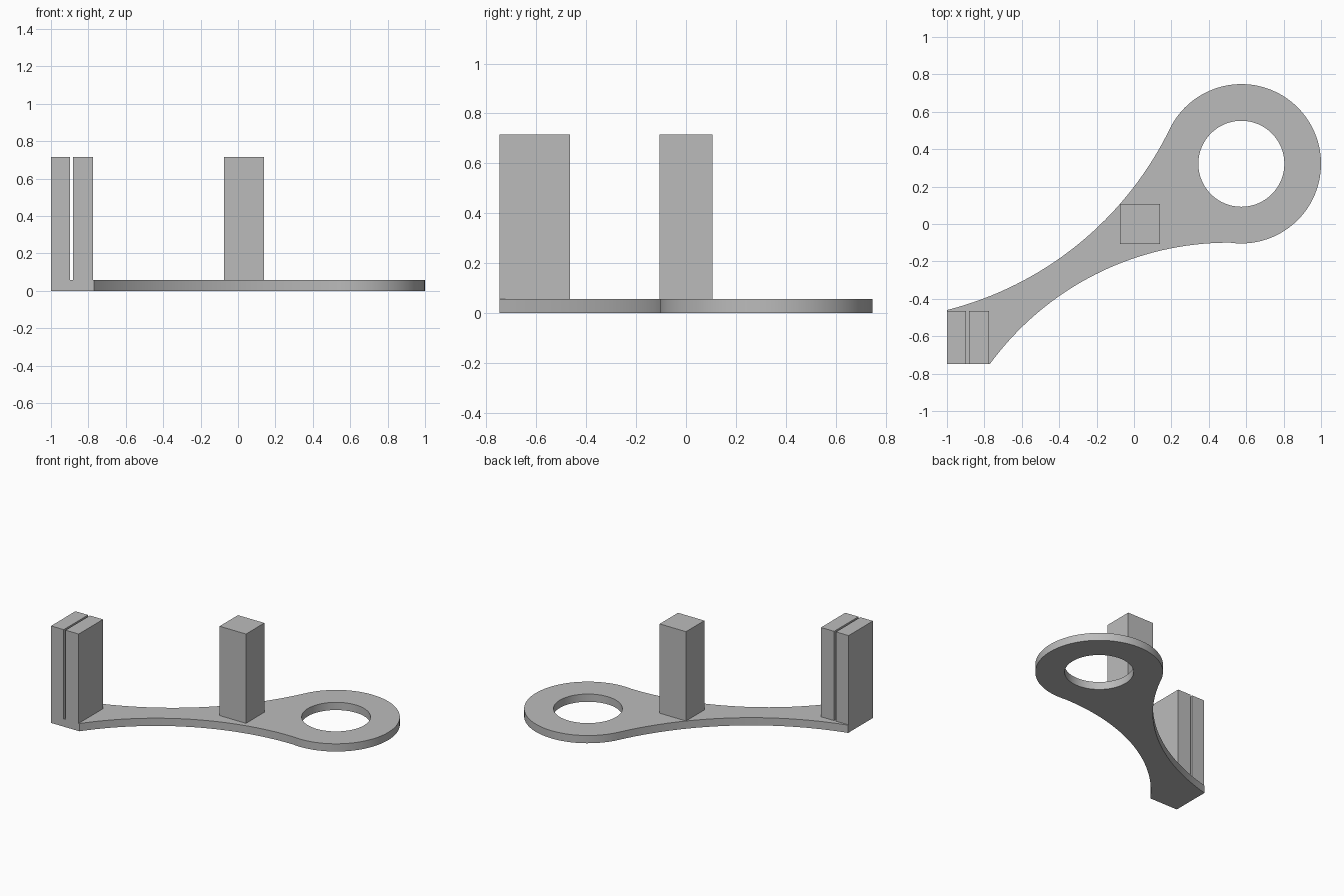
import bpy, bmesh
from math import cos, sin, radians, hypot, atan2, pi

cube = bpy.data.objects.get("Cube")
if cube:
    bpy.data.objects.remove(cube)

THICK, TOP = 0.057, 0.715
RING, RING_R, HOLE_R = (0.574, 0.322), 0.426, 0.23
LEFT, FRONT = -1.0, -0.748

grey = bpy.data.materials.new("plain_grey")
grey.use_nodes = True
grey.diffuse_color = (0.5, 0.5, 0.5, 1)
grey.node_tree.nodes["Principled BSDF"].inputs["Base Color"].default_value = (0.5, 0.5, 0.5, 1)


def make_object(name, bm):
    bmesh.ops.recalc_face_normals(bm, faces=bm.faces)
    mesh = bpy.data.meshes.new(name)
    bm.to_mesh(mesh)
    bm.free()
    mesh.materials.append(grey)
    obj = bpy.data.objects.new(name, mesh)
    bpy.context.collection.objects.link(obj)
    return obj


def block(name, x, y, z):
    bm = bmesh.new()
    bmesh.ops.create_cube(bm, size=1)
    for v in bm.verts:
        for i, (low, high) in enumerate((x, y, z)):
            v.co[i] = high if v.co[i] > 0 else low
    return make_object(name, bm)


def arc(centre, radius, start, end, steps):
    angles = [start + (end - start) * i / steps for i in range(steps + 1)]
    return [(centre[0] + radius * cos(a), centre[1] + radius * sin(a)) for a in angles]


def arc_between(p, q, radius, steps):
    """Counter-clockwise minor arc centre, sampled from p to q."""
    dx, dy = q[0] - p[0], q[1] - p[1]
    d = hypot(dx, dy)
    h = (radius ** 2 - d * d / 4) ** 0.5
    c = ((p[0] + q[0]) / 2 - dy / d * h, (p[1] + q[1]) / 2 + dx / d * h)
    a, b = (atan2(s[1] - c[1], s[0] - c[0]) for s in (p, q))
    return arc(c, radius, a, b, steps)


# Plate outline: rounded end, then two concave sides meeting the square foot
head = arc(RING, RING_R, radians(-98), radians(155), 64)
upper = arc_between((LEFT, -0.46), head[-1], 1.82, 32)[::-1]
lower = arc_between(head[0], (-0.77, FRONT), 1.58, 32)[::-1]
outline = head + upper[1:] + [(LEFT, FRONT)] + lower[:-1]
hole = arc(RING, HOLE_R, 0, 2 * pi, 64)[:-1]

bm = bmesh.new()
edges = []
for loop in (outline, hole):
    verts = [bm.verts.new((x, y, 0)) for x, y in loop]
    edges += [bm.edges.new((verts[i - 1], verts[i])) for i in range(len(verts))]
bmesh.ops.triangle_fill(bm, use_beauty=True, use_dissolve=False, edges=edges)
grown = bmesh.ops.extrude_face_region(bm, geom=bm.faces[:], use_keep_orig=True)
for v in grown["geom"]:
    if isinstance(v, bmesh.types.BMVert):
        v.co.z = THICK
plate = make_object("base_plate", bm)

bpy.ops.object.select_all(action="DESELECT")
plate.select_set(True)
bpy.context.view_layer.objects.active = plate
bpy.ops.object.shade_smooth_by_angle(angle=radians(30))

# Square post in the middle, and the slotted post as two slabs
block("middle_post", (-0.075, 0.14), (-0.107, 0.107), (THICK, TOP))
for name, x in (("slotted_post_outer", (LEFT, -0.897)), ("slotted_post_inner", (-0.882, -0.775))):
    block(name, x, (FRONT, -0.465), (THICK, TOP))
